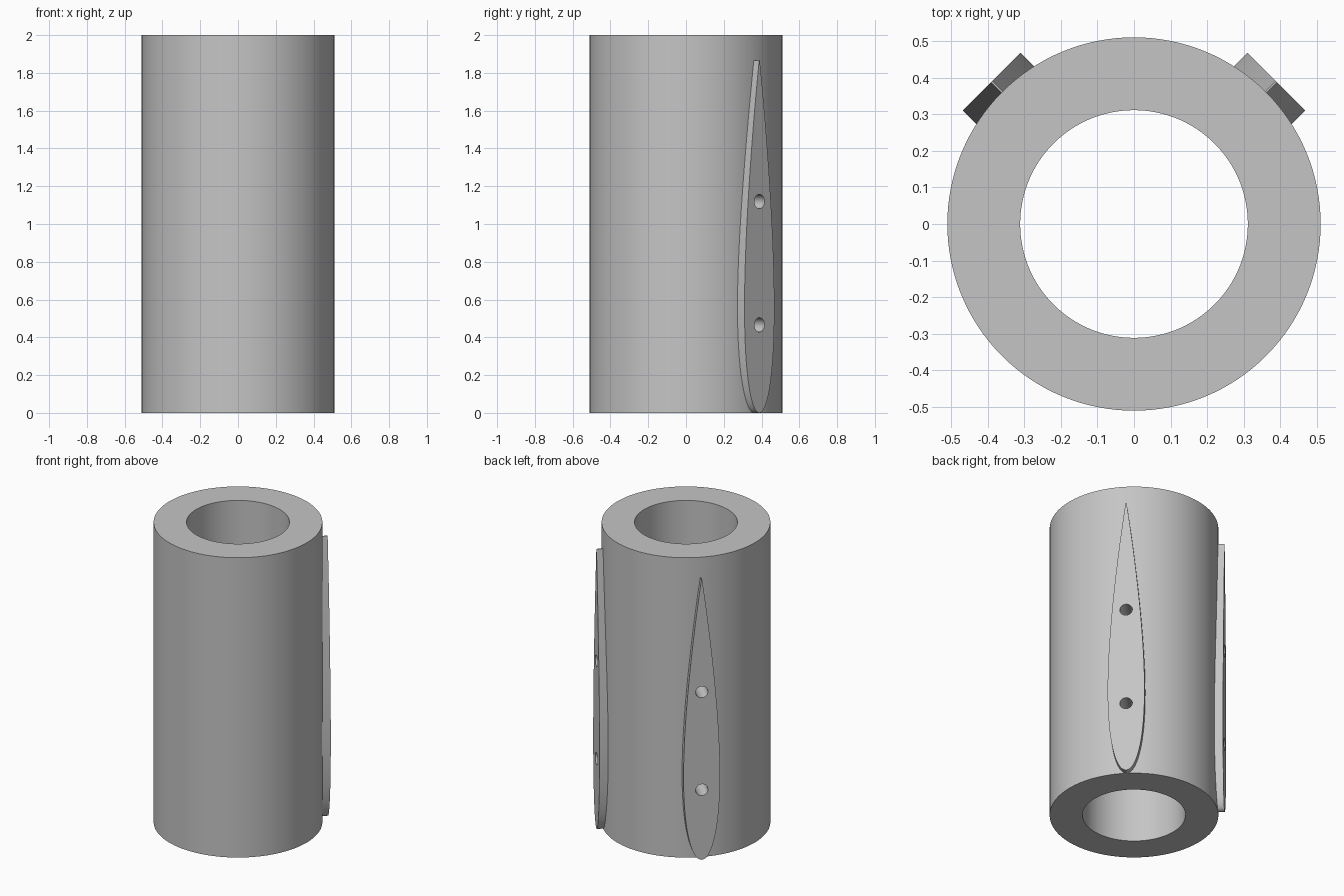
import bpy, bmesh, math
from mathutils import Matrix, Vector

if "Cube" in bpy.data.objects:
    bpy.data.objects.remove(bpy.data.objects["Cube"])

HEIGHT, OUTER, BORE = 2.0, 0.51, 0.311
CHORD, THICKNESS = 1.865, 0.12
FIN_INNER, FIN_OUTER = 0.45, 0.55
HOLE_R = 0.038

grey = bpy.data.materials.new("light_grey")
grey.use_nodes = True
colour = (0.56, 0.56, 0.56, 1)
grey.diffuse_color = colour
grey.node_tree.nodes["Principled BSDF"].inputs["Base Color"].default_value = colour


def make_object(name, bm):
    bmesh.ops.recalc_face_normals(bm, faces=bm.faces)
    mesh = bpy.data.meshes.new(name)
    bm.to_mesh(mesh)
    bm.free()
    mesh.materials.append(grey)
    obj = bpy.data.objects.new(name, mesh)
    bpy.context.collection.objects.link(obj)
    return obj


def cylinder(name, radius, depth, segments, matrix):
    bm = bmesh.new()
    bmesh.ops.create_cone(bm, cap_ends=True, segments=segments, radius1=radius,
                          radius2=radius, depth=depth, matrix=matrix)
    return make_object(name, bm)


def cut(target, cutters):
    for cutter in cutters:
        mod = target.modifiers.new("cut", "BOOLEAN")
        mod.operation, mod.solver, mod.object = "DIFFERENCE", "EXACT", cutter
        bpy.context.view_layer.objects.active = target
        bpy.ops.object.modifier_apply(modifier=mod.name)


def half_width(t):
    # Symmetric four-digit airfoil with a blunt trailing edge
    return 5 * THICKNESS * CHORD * (0.2969 * math.sqrt(t) - 0.126 * t - 0.3516 * t**2
                                    + 0.2843 * t**3 - 0.1015 * t**4)


def make_fin(name, turn):
    # Airfoil outline standing on its nose, extruded outward
    steps = 48
    ts = [(1 - math.cos(math.pi * i / steps)) / 2 for i in range(steps + 1)]
    outline = [(half_width(t), CHORD * t) for t in ts]
    outline += [(-w, z) for w, z in reversed(outline[1:])]
    bm = bmesh.new()
    face = bm.faces.new([bm.verts.new((FIN_INNER, w, z)) for w, z in outline])
    new = bmesh.ops.extrude_face_region(bm, geom=[face])["geom"]
    bmesh.ops.translate(bm, verts=[v for v in new if isinstance(v, bmesh.types.BMVert)],
                        vec=Vector((FIN_OUTER - FIN_INNER, 0, 0)))
    bm.transform(turn)
    return make_object(name, bm)


# Thick-walled tube
middle = Matrix.Translation((0, 0, HEIGHT / 2))
tube = cylinder("tube", OUTER, HEIGHT, 128, middle)
bore = cylinder("bore_cutter", BORE, HEIGHT * 1.2, 128, middle)
cut(tube, [bore])
cutters, parts = [bore], [tube]

# Two fins at the back, each drilled through with a pair of holes
for side, angle in (("left", 45), ("right", 135)):
    turn = Matrix.Rotation(math.radians(angle), 4, "Z")
    fin = make_fin(side + "_fin", turn)
    drills = []
    for label, part in (("lower", 0.25), ("upper", 0.6)):
        place = (turn @ Matrix.Translation((FIN_INNER, 0, CHORD * part))
                 @ Matrix.Rotation(math.pi / 2, 4, "Y"))
        drills.append(cylinder(f"{side}_{label}_drill", HOLE_R, 0.4, 32, place))
    cut(fin, drills)
    cut(tube, drills)
    cutters += drills
    parts.append(fin)

for cutter in cutters:
    bpy.data.objects.remove(cutter)

# Smooth curved walls, crisp rims
bpy.ops.object.select_all(action="DESELECT")
for part in parts:
    part.select_set(True)
bpy.context.view_layer.objects.active = tube
bpy.ops.object.shade_smooth_by_angle(angle=math.radians(30))
